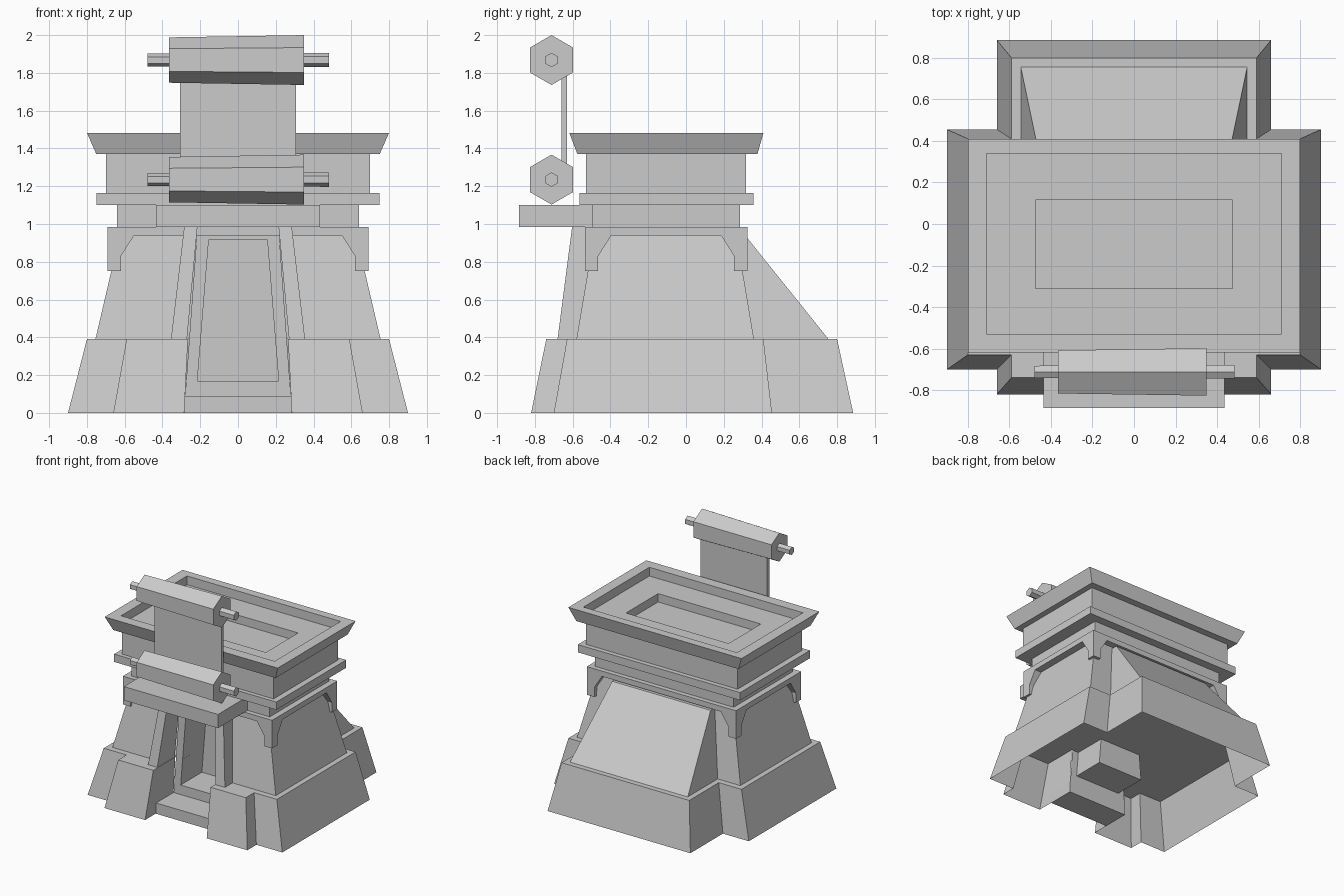
import bpy
import bmesh
from math import sin, cos, pi

cube = bpy.data.objects.get("Cube")
if cube:
    bpy.data.objects.remove(cube)

stone = bpy.data.materials.new("grey_stone")
stone.use_nodes = True
GREY = (0.6, 0.6, 0.6, 1)
stone.diffuse_color = GREY
stone.node_tree.nodes["Principled BSDF"].inputs["Base Color"].default_value = GREY


def loft(name, rings, closed=True, start=True, end=True):
    """Skin a list of equal-length 3D rings, with optional end caps."""
    bm = bmesh.new()
    rows = [[bm.verts.new(p) for p in ring] for ring in rings]
    n = len(rows[0])
    for a, b in zip(rows, rows[1:]):
        for i in range(n if closed else n - 1):
            j = (i + 1) % n
            bm.faces.new((a[i], a[j], b[j], b[i]))
    if start:
        bm.faces.new(rows[0][::-1])
    if end:
        bm.faces.new(rows[-1])
    bmesh.ops.recalc_face_normals(bm, faces=bm.faces)
    mesh = bpy.data.meshes.new(name)
    bm.to_mesh(mesh)
    bm.free()
    mesh.materials.append(stone)
    obj = bpy.data.objects.new(name, mesh)
    bpy.context.collection.objects.link(obj)
    return obj


def rect(x, y0, y1, z):
    return [(-x, y0, z), (x, y0, z), (x, y1, z), (-x, y1, z)]


def box(name, x, y0, y1, z0, z1):
    return loft(name, [rect(x, y0, y1, z0), rect(x, y0, y1, z1)])


def mirrored(half, z):
    """Right half outline from front to back, completed on the other side."""
    return [(x, y, z) for x, y in half] + [(-x, y, z) for x, y in reversed(half)]


# Plinth: sloped cross-shaped skirt, open below, with a doorway gap in front
FRAME_Y, NICHE_Y = -0.45, -0.17
foot = [(.285, FRAME_Y), (.285, -.82), (.66, -.82), (.66, -.70),
        (.90, -.70), (.90, .455), (.66, .455), (.66, .885)]
ledge = [(.265, FRAME_Y), (.265, -.74), (.59, -.74), (.59, -.63),
         (.80, -.63), (.80, .41), (.59, .41), (.59, .80)]
loft("plinth_skirt", [mirrored(foot, 0), mirrored(ledge, .39)],
     closed=False, start=False, end=False)
deck = [(.197, NICHE_Y), (.197, FRAME_Y)] + ledge
loft("plinth_deck", [mirrored(deck, .39)], start=False)

# Tapered body with a gap for the doorway
loft("body", [mirrored([(.27, FRAME_Y), (.27, -.58), (.755, -.58), (.755, .36)], .39),
              mirrored([(.215, FRAME_Y), (.215, -.48), (.616, -.48), (.616, .26)], .985)],
     closed=False, start=False, end=False)


# Doorway: frame and recessed inner niche
def doorway(low, high, z0, z1, y):
    return [(-low, y, z0), (low, y, z0), (high, y, z1), (-high, y, z1)]


outer = (.28, .215, .09, .985)
inner = (.215, .155, .17, .915)
loft("door_niche", [doorway(*outer, FRAME_Y), doorway(*inner, FRAME_Y),
                    doorway(*inner, NICHE_Y)], start=False)
box("door_step", .284, -.68, FRAME_Y, 0, .09)

# Leaning door pillars
for side, s in (("left", 1), ("right", -1)):
    base = [(s * .27, -.68), (s * .355, -.68), (s * .355, FRAME_Y), (s * .27, FRAME_Y)]
    head = [(s * .215, -.603), (s * .285, -.603), (s * .285, FRAME_Y), (s * .215, FRAME_Y)]
    loft(side + "_door_pillar", [[(x, y, .39) for x, y in base],
                                 [(x, y, .985) for x, y in head]])

# Back ramp
loft("back_ramp", [rect(.545, .25, .755, .39), rect(.455, .25, .325, .925)])


# Collar: four arched plates meeting in corner legs
def arch(lo, hi):
    z0, z1, z2, z3 = .75, .83, .94, .985
    return [(lo, z0), (lo + .07, z0), (lo + .07, z1), (lo + .14, z2),
            (hi - .14, z2), (hi - .07, z1), (hi - .07, z0), (hi, z0),
            (hi, z3), (lo, z3)]


for name, y0 in (("front", -.535), ("back", .255)):
    loft(name + "_arch", [[(x, y, z) for x, z in arch(-.69, .69)] for y in (y0, y0 + .07)])
for name, x0 in (("left", .62), ("right", -.69)):
    loft(name + "_arch", [[(x, y, z) for y, z in arch(-.535, .325)] for x in (x0, x0 + .07)])

# Neck, moulding, flared rim and stepped basin in one stack
loft("upper_block", [
    rect(.64, -.495, .285, .985), rect(.64, -.495, .285, 1.10),
    rect(.75, -.565, .357, 1.10), rect(.75, -.565, .357, 1.165),
    rect(.70, -.53, .318, 1.165), rect(.70, -.53, .318, 1.37),
    rect(.75, -.575, .378, 1.37), rect(.80, -.618, .41, 1.483),
    rect(.71, -.53, .34, 1.483), rect(.71, -.53, .34, 1.41),
    rect(.475, -.31, .115, 1.41), rect(.475, -.31, .115, 1.34)])

# Shelf over the door
box("door_shelf", .435, -.885, -.48, .985, 1.10)


# Hanging scroll with two hexagonal rollers
def hexagon(x, r, z):
    return [(x, -.712 + r * sin(i * pi / 3), z + r * cos(i * pi / 3)) for i in range(6)]


for name, z in (("upper", 1.868), ("lower", 1.235)):
    loft(name + "_roller", [hexagon(-.365, .12, z), hexagon(.35, .132, z)])
    loft(name + "_roller_rod", [hexagon(-.48, .034, z), hexagon(.483, .038, z)])
box("scroll_sheet", .308, -.66, -.63, 1.235, 1.868)
